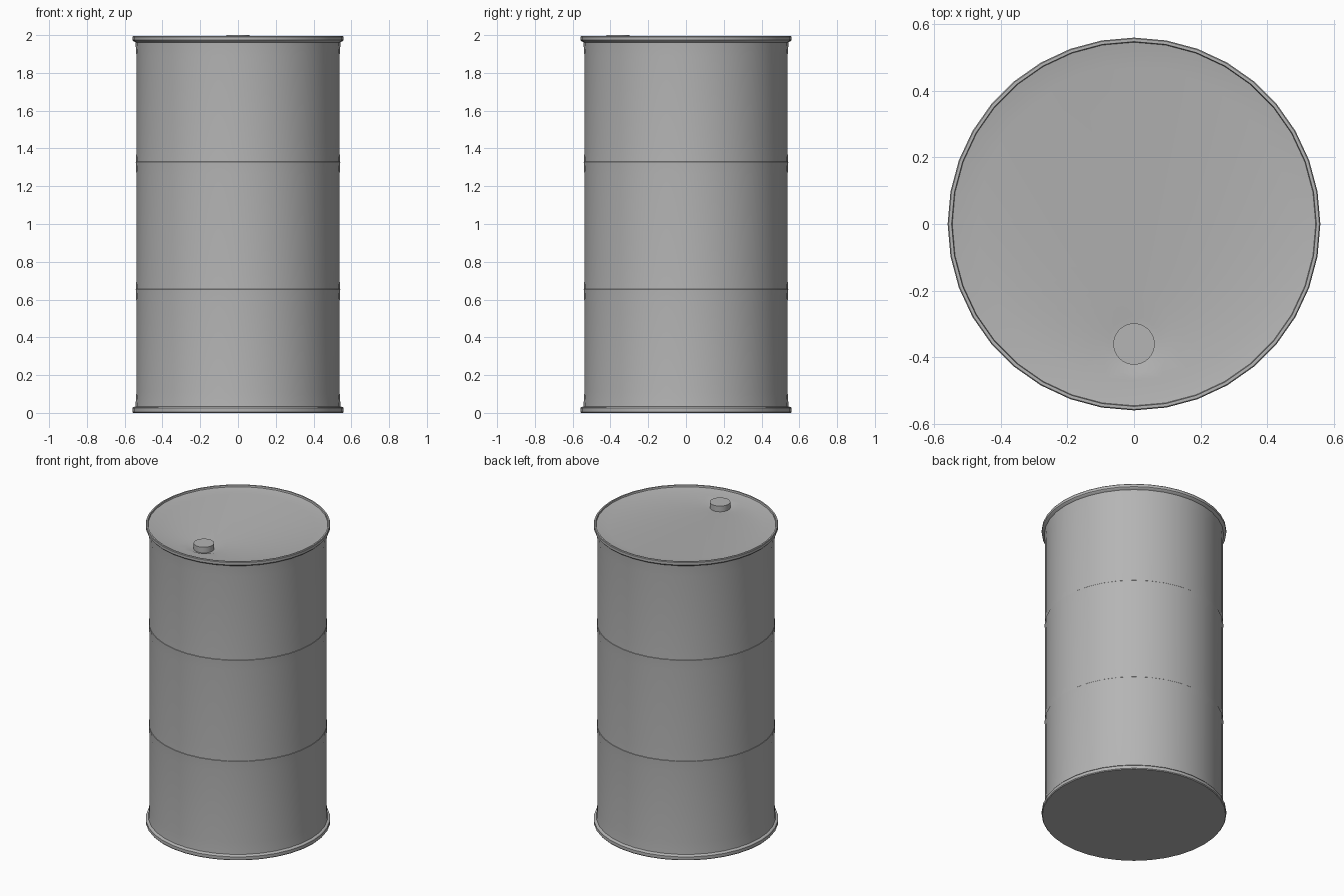
import bpy, bmesh, math

if "Cube" in bpy.data.objects:
    bpy.data.objects.remove(bpy.data.objects["Cube"])

SIDES = 36
steel = bpy.data.materials.new("dark_steel")
steel.diffuse_color = (0.46, 0.46, 0.46, 1.0)
steel.use_nodes = True
steel.node_tree.nodes["Principled BSDF"].inputs["Base Color"].default_value = steel.diffuse_color


def ring(bm, r, z, cy=0.0, n=SIDES):
    return [bm.verts.new((r * math.cos(2 * math.pi * i / n),
                          cy + r * math.sin(2 * math.pi * i / n), z)) for i in range(n)]


def bridge(bm, a, b):
    n = len(a)
    for i in range(n):
        j = (i + 1) % n
        bm.faces.new((a[i], a[j], b[j], b[i]))


def finish(bm, name, angle=30):
    bmesh.ops.recalc_face_normals(bm, faces=bm.faces)
    mesh = bpy.data.meshes.new(name)
    bm.to_mesh(mesh)
    bm.free()
    mesh.materials.append(steel)
    ob = bpy.data.objects.new(name, mesh)
    bpy.context.collection.objects.link(ob)
    bpy.ops.object.select_all(action='DESELECT')
    ob.select_set(True)
    bpy.context.view_layer.objects.active = ob
    bpy.ops.object.shade_smooth_by_angle(angle=math.radians(angle))
    return ob


def seam(z):
    # thin crease between two slightly flared wall sections
    return [(0.538, z - 0.07), (0.5415, z - 0.001), (0.5395, z + 0.001), (0.538, z + 0.07)]


# Drum: one lathed profile, with the recessed lid and bung dimple closing the top
profile = [(0.555, 0.0), (0.559, 0.005), (0.559, 0.025), (0.555, 0.03),
           (0.543, 0.034), (0.538, 0.11)]
profile += seam(0.655) + seam(1.33)
profile += [(0.538, 1.89), (0.543, 1.962), (0.555, 1.969), (0.559, 1.974),
            (0.559, 1.991), (0.556, 1.995), (0.547, 1.995), (0.545, 1.984),
            (0.47, 1.972)]
bm = bmesh.new()
rings = [ring(bm, r, z) for r, z in profile]
for a, b in zip(rings, rings[1:]):
    bridge(bm, a, b)
bm.faces.new(rings[0])
dimple = ring(bm, 0.117, 1.972, -0.333)
dimple_floor = ring(bm, 0.075, 1.962, -0.352)
bridge(bm, dimple, dimple_floor)
bm.faces.new(dimple_floor)
lid_edges = []
for loop in (rings[-1], dimple):
    for i in range(SIDES):
        v, w = loop[i], loop[(i + 1) % SIDES]
        lid_edges.append(bm.edges.get((v, w)))
bmesh.ops.triangle_fill(bm, use_beauty=True, use_dissolve=False,
                        edges=lid_edges, normal=(0, 0, 1))
finish(bm, "drum")

# Bung cap
bm = bmesh.new()
base = ring(bm, 0.062, 1.955, -0.36)
top = ring(bm, 0.062, 2.0, -0.36)
bridge(bm, base, top)
bm.faces.new(base)
bm.faces.new(top)
finish(bm, "bung_cap")
